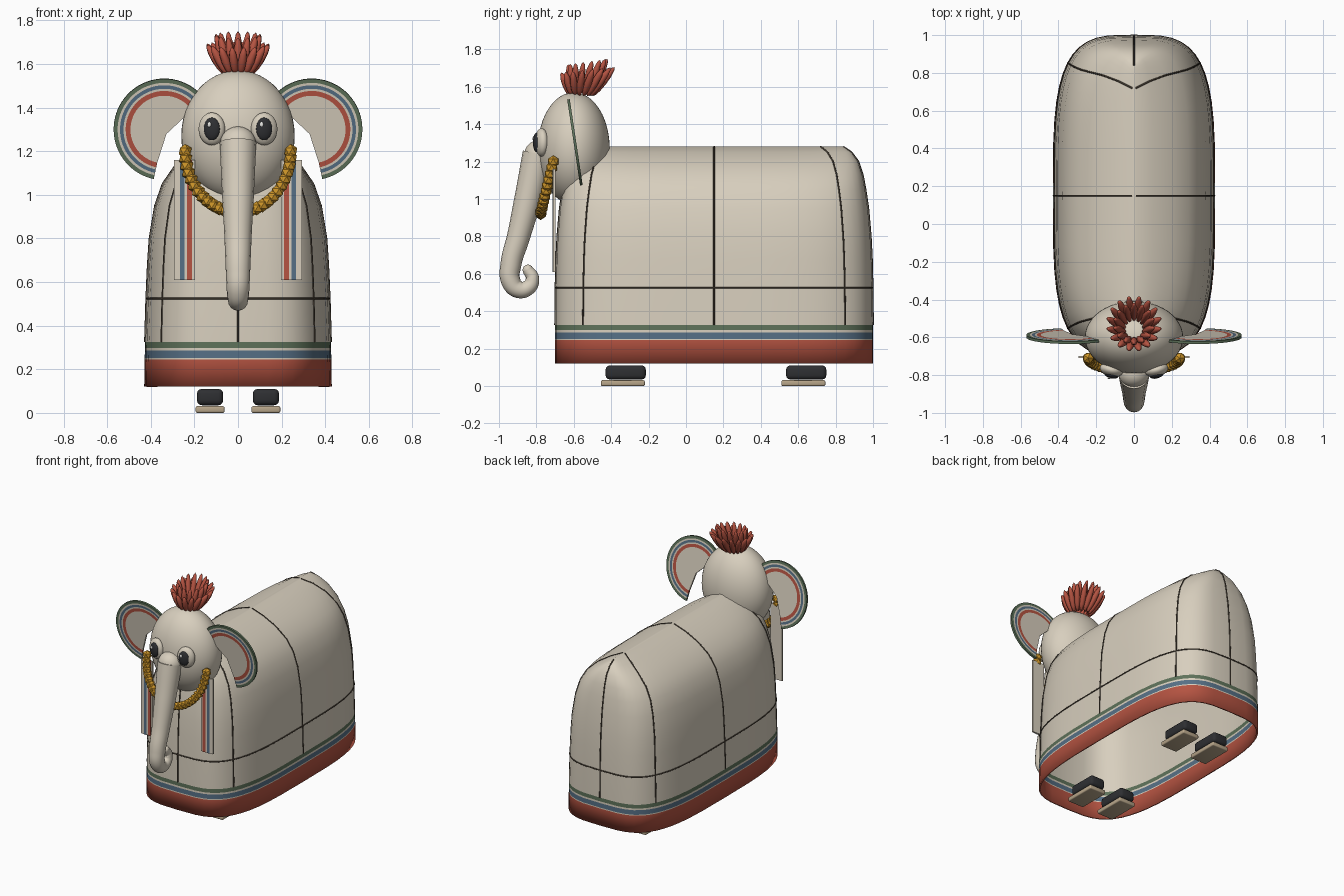
import bpy, bmesh, math
from mathutils import Vector, Matrix

if "Cube" in bpy.data.objects:
    bpy.data.objects.remove(bpy.data.objects["Cube"])

def mat(name, r, g, b):
    lin = lambda c: ((c / 255 + 0.055) / 1.055) ** 2.4
    m = bpy.data.materials.new(name)
    m.diffuse_color = (lin(r), lin(g), lin(b), 1)
    m.use_nodes = True
    m.node_tree.nodes["Principled BSDF"].inputs["Base Color"].default_value = m.diffuse_color
    return m

CREAM = mat("cream cloth", 216, 207, 190)
RED = mat("brick red", 182, 84, 66)
BLUE = mat("slate blue", 86, 112, 134)
GREEN = mat("sage green", 94, 114, 90)
GOLD = mat("gold", 204, 148, 40)
BLACK = mat("black", 46, 47, 50)
TAN = mat("tan sole", 184, 166, 138)
SEAM = mat("dark seam", 74, 65, 54)
WHITE = mat("white", 240, 240, 236)

def finish(bm, name, mats, smooth=None):
    bmesh.ops.recalc_face_normals(bm, faces=bm.faces)
    me = bpy.data.meshes.new(name)
    bm.to_mesh(me)
    bm.free()
    ob = bpy.data.objects.new(name, me)
    bpy.context.collection.objects.link(ob)
    for m in mats:
        me.materials.append(m)
    if smooth:
        select(ob)
        bpy.ops.object.shade_smooth_by_angle(angle=math.radians(smooth))
    return ob

def select(ob):
    bpy.ops.object.select_all(action='DESELECT')
    ob.select_set(True)
    bpy.context.view_layer.objects.active = ob

def solidify(ob, t, offset):
    m = ob.modifiers.new("thickness", 'SOLIDIFY')
    m.thickness, m.offset = t, offset

def ball(name, loc, rad, m, seg=32, rot=None):
    bm = bmesh.new()
    mx = Matrix.Translation(loc) @ (rot or Matrix()) @ Matrix.Diagonal((*rad, 1))
    bmesh.ops.create_uvsphere(bm, u_segments=seg, v_segments=max(6, seg // 2), radius=1, matrix=mx)
    return finish(bm, name, [m], 60)

def box(name, lo, hi, m, bevel=0):
    bm = bmesh.new()
    lo, hi = Vector(lo), Vector(hi)
    bmesh.ops.create_cube(bm, size=1, matrix=Matrix.Translation((lo + hi) / 2) @ Matrix.Diagonal((*(hi - lo), 1)))
    if bevel:
        bmesh.ops.bevel(bm, geom=bm.edges[:], offset=bevel, segments=3, profile=0.5, affect='EDGES')
    return finish(bm, name, [m], 40)

def tube(name, pts, m, depth, radii=None, closed=False, res=2, bezier=False):
    cu = bpy.data.curves.new(name, 'CURVE')
    cu.dimensions = '3D'
    cu.bevel_depth, cu.bevel_resolution, cu.use_fill_caps = depth, res, True
    sp = cu.splines.new('BEZIER' if bezier else 'POLY')
    ps = sp.bezier_points if bezier else sp.points
    ps.add(len(pts) - 1)
    for i, p in enumerate(pts):
        ps[i].co = p if bezier else (*p, 1)
        ps[i].radius = radii[i] if radii else 1
        if bezier:
            ps[i].handle_left_type = ps[i].handle_right_type = 'AUTO'
    sp.use_cyclic_u = closed
    cu.materials.append(m)
    ob = bpy.data.objects.new(name, cu)
    bpy.context.collection.objects.link(ob)
    select(ob)
    bpy.ops.object.convert(target='MESH')
    bpy.ops.object.shade_smooth_by_angle(angle=math.radians(60))

# Cloth body: superellipse rings (height, half width, half length), open below
N = 48
PROFILE = [(.12, .43, .85), (.245, .428, .85), (.252, .428, .85), (.285, .427, .85), (.298, .427, .85),
           (.325, .426, .85), (.525, .42, .848), (.68, .413, .844), (.8, .405, .838), (.95, .38, .825),
           (1.05, .345, .81), (1.13, .29, .795), (1.2, .2, .772), (1.25, .1, .735), (1.28, .01, .69)]

def surf(ring, k):
    z, w, l = ring
    a = 2 * math.pi * k / N
    f = lambda c: 0 if abs(c) < 1e-6 else math.copysign(abs(c) ** (2 / 3.6), c)
    return Vector((w * f(math.cos(a)), .15 + l * f(math.sin(a)), z))

bm = bmesh.new()
rings = [[bm.verts.new(surf(r, k)) for k in range(N)] for r in PROFILE]
BANDS = {0: 1, 2: 2, 4: 3}
for i in range(len(rings) - 1):
    for k in range(N):
        j = (k + 1) % N
        f = bm.faces.new((rings[i][k], rings[i][j], rings[i + 1][j], rings[i + 1][k]))
        f.material_index = BANDS.get(i, 0)
bm.faces.new(rings[-1])
solidify(finish(bm, "cloth_body", [CREAM, RED, BLUE, GREEN], 40), .012, -1)

# Seams along the body
for n in range(8):
    tube("body_seam", [surf(r, n * N // 8) for r in PROFILE[5:]], SEAM, .0045)
tube("body_seam_ring", [surf(PROFILE[6], k) for k in range(N)], SEAM, .0045, closed=True)

# Head and trunk
ball("head", (0, -.60, 1.27), (.26, .192, .30), CREAM, 48)
ball("trunk_root", (0, -.79, 1.235), (.082, .075, .078), CREAM)
TRUNK = [(-.79, 1.24, .084), (-.845, 1.0, .073), (-.895, .8, .062), (-.936, .65, .056), (-.938, .565, .052),
         (-.90, .518, .047), (-.845, .525, .041), (-.821, .575, .036), (-.845, .62, .029)]
tube("trunk", [(0, y, z) for y, z, r in TRUNK], CREAM, 1, [t[2] for t in TRUNK], res=6, bezier=True)
ball("trunk_tip", (0, -.845, .62), (.029,) * 3, CREAM, 16)

# Ears: striped sectors of a disc, leaning slightly
EAR = [(.155, 0), (.177, 1), (.187, 0), (.203, 2), (.214, 0), (.232, 3)]
for s in (1, -1):
    bm = bmesh.new()
    pt = lambda x, z: bm.verts.new((s * x, -.595 - .15 * (z - 1.31), z))
    steps = 44
    apex = pt(.328, 1.28)
    prev = None
    for r, mi in EAR:
        row = []
        for k in range(steps + 1):
            a = math.radians(-78 + 223 * k / steps)
            row.append(pt(.338 + r * math.cos(a), 1.3 + r * math.sin(a)))
        for k in range(steps):
            vs = (prev[k], row[k], row[k + 1], prev[k + 1]) if prev else (apex, row[k], row[k + 1])
            bm.faces.new(vs).material_index = mi
        prev = row
    solidify(finish(bm, "ear", [CREAM, RED, BLUE, GREEN]), .014, 0)

# Eyes
for s in (1, -1):
    x = s * .12
    turn = Matrix.Rotation(s * .25, 4, 'Z')
    ball("eye_white", (x, -.772, 1.302), (.062, .036, .075), CREAM, 32, turn)
    ball("pupil", (x, -.799, 1.302), (.038, .018, .052), BLACK, 24, turn)
    ball("eye_glint", (x - .012, -.815, 1.322), (.009, .005, .012), WHITE, 12)

# Head tuft: rings of pointed petals leaning outward
for count, base_r, tip_r, tip_z in ((16, .06, .145, 1.69), (14, .05, .105, 1.735)):
    for k in range(count):
        a = 2 * math.pi * (k + .5) / count
        c, d = math.cos(a), math.sin(a)
        base = Vector((base_r * c, -.56 + base_r * d, 1.55))
        tip = Vector((tip_r * c, -.525 + tip_r * d, tip_z + .015 * d))
        v = tip - base
        ball("tuft_petal", (base + tip) / 2, (.02, .02, v.length / 2), RED, 8,
             v.to_track_quat('Z', 'Y').to_matrix().to_4x4())

# Bead necklace
beads = 27
for k in range(beads):
    a = math.pi * k / (beads - 1)
    z = 1.2 - .28 * math.sin(a)
    bm = bmesh.new()
    bmesh.ops.create_icosphere(bm, subdivisions=1, radius=.033,
                               matrix=Matrix.Translation((-.242 * math.cos(a), -.71 - .24 * (1.2 - z), z)))
    finish(bm, "necklace_bead", [GOLD])

# Hanging striped straps
for s in (1, -1):
    def plank(name, x0, x1, y0, y1, m):
        box(name, (min(s * x0, s * x1), y0, .61), (max(s * x0, s * x1), y1, 1.16), m)
    plank("strap", .197, .293, -.71, -.698, CREAM)
    plank("strap_red_stripe", .211, .234, -.713, -.709, RED)
    plank("strap_blue_stripe", .246, .266, -.713, -.709, BLUE)

# Feet with soles
for s in (1, -1):
    for y in (-.325, .64):
        x = s * .128
        box("shoe", (x - .06, y - .105, .035), (x + .06, y + .11, .11), BLACK, .022)
        box("sole", (x - .066, y - .13, 0), (x + .066, y + .105, .031), TAN, .008)
